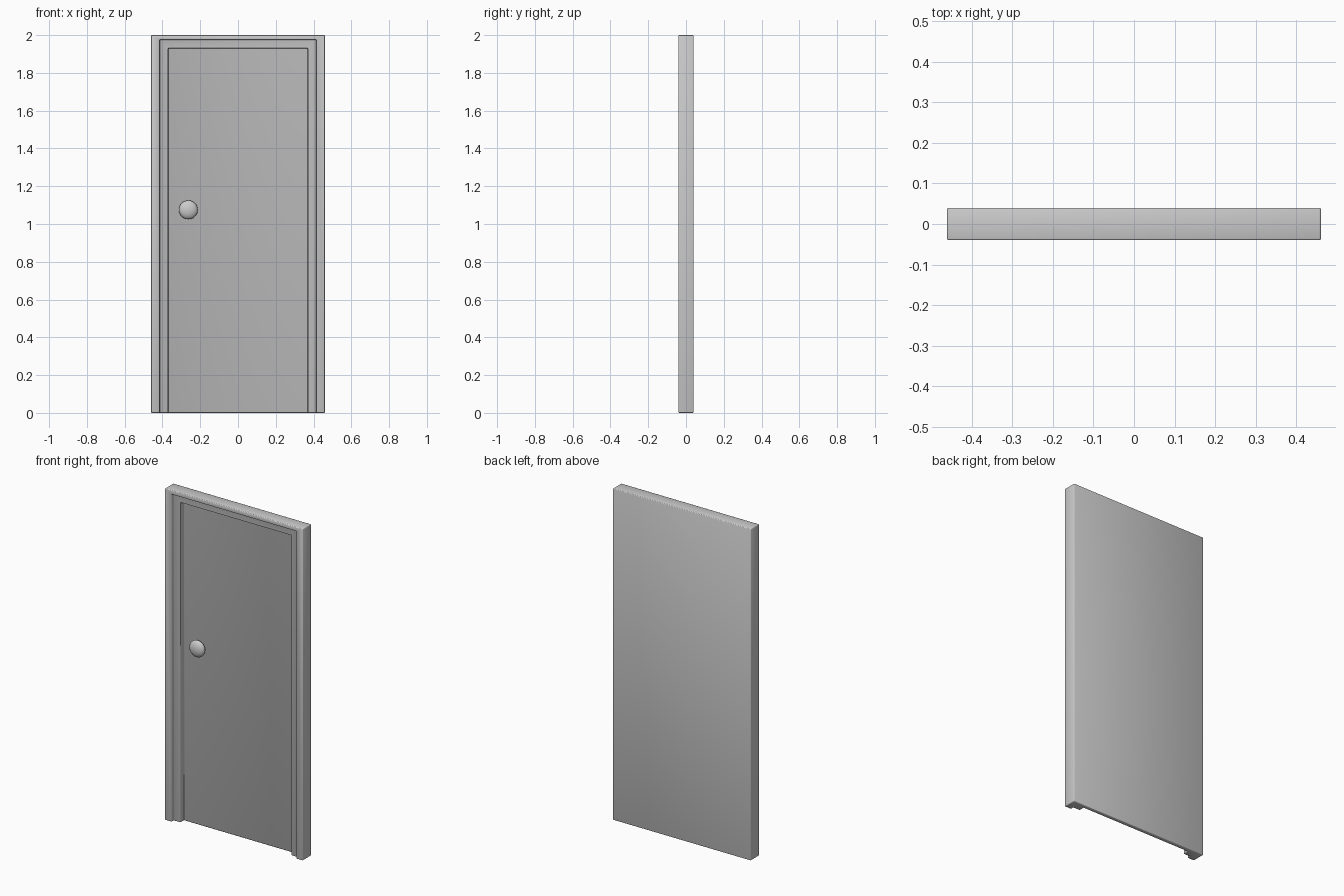
import bpy
import math

if "Cube" in bpy.data.objects:
    bpy.data.objects.remove(bpy.data.objects["Cube"])


def box(name, x, y0, y1, z0, z1):
    """Box spanning -x..x, y0..y1, z0..z1."""
    bpy.ops.mesh.primitive_cube_add(size=1, location=(0, (y0 + y1) / 2, (z0 + z1) / 2))
    ob = bpy.context.object
    ob.name = name
    ob.scale = (2 * x, y1 - y0, z1 - z0)
    bpy.ops.object.transform_apply(location=True, rotation=False, scale=True)
    return ob


def activate(ob):
    bpy.ops.object.select_all(action='DESELECT')
    ob.select_set(True)
    bpy.context.view_layer.objects.active = ob


# Solid door block with two stepped recesses cut into the front
door = box("door_and_frame", 0.46, -0.04, 0.04, 0, 2)
recesses = [(0.415, -0.02, 1.975), (0.37, 0.014, 1.93)]
for half_width, depth, top in recesses:
    cutter = box("recess_cutter", half_width, -0.2, depth, -0.2, top)
    cutter.hide_render = True
    activate(door)
    mod = door.modifiers.new("recess", 'BOOLEAN')
    mod.operation = 'DIFFERENCE'
    mod.solver = 'EXACT'
    mod.object = cutter
    bpy.ops.object.modifier_apply(modifier=mod.name)
    bpy.data.objects.remove(cutter, do_unlink=True)

# Softened edges
bevel = door.modifiers.new("soft_edges", 'BEVEL')
bevel.width = 0.004
bevel.segments = 2
bevel.limit_method = 'ANGLE'
bpy.ops.object.modifier_apply(modifier=bevel.name)
bpy.ops.object.shade_smooth_by_angle(angle=math.radians(50))

# Flattened round knob
bpy.ops.mesh.primitive_uv_sphere_add(segments=32, ring_count=16, radius=0.05,
                                     location=(-0.263, -0.012, 1.075),
                                     rotation=(math.pi / 2, 0, 0))
knob = bpy.context.object
knob.name = "door_knob"
knob.scale = (1, 1, 0.52)
bpy.ops.object.shade_smooth()

# Short knob stem reaching into the door leaf
bpy.ops.mesh.primitive_cylinder_add(vertices=24, radius=0.02, depth=0.03,
                                    location=(-0.263, 0.006, 1.075),
                                    rotation=(math.pi / 2, 0, 0))
stem = bpy.context.object
stem.name = "knob_stem"
bpy.ops.object.shade_smooth_by_angle()
